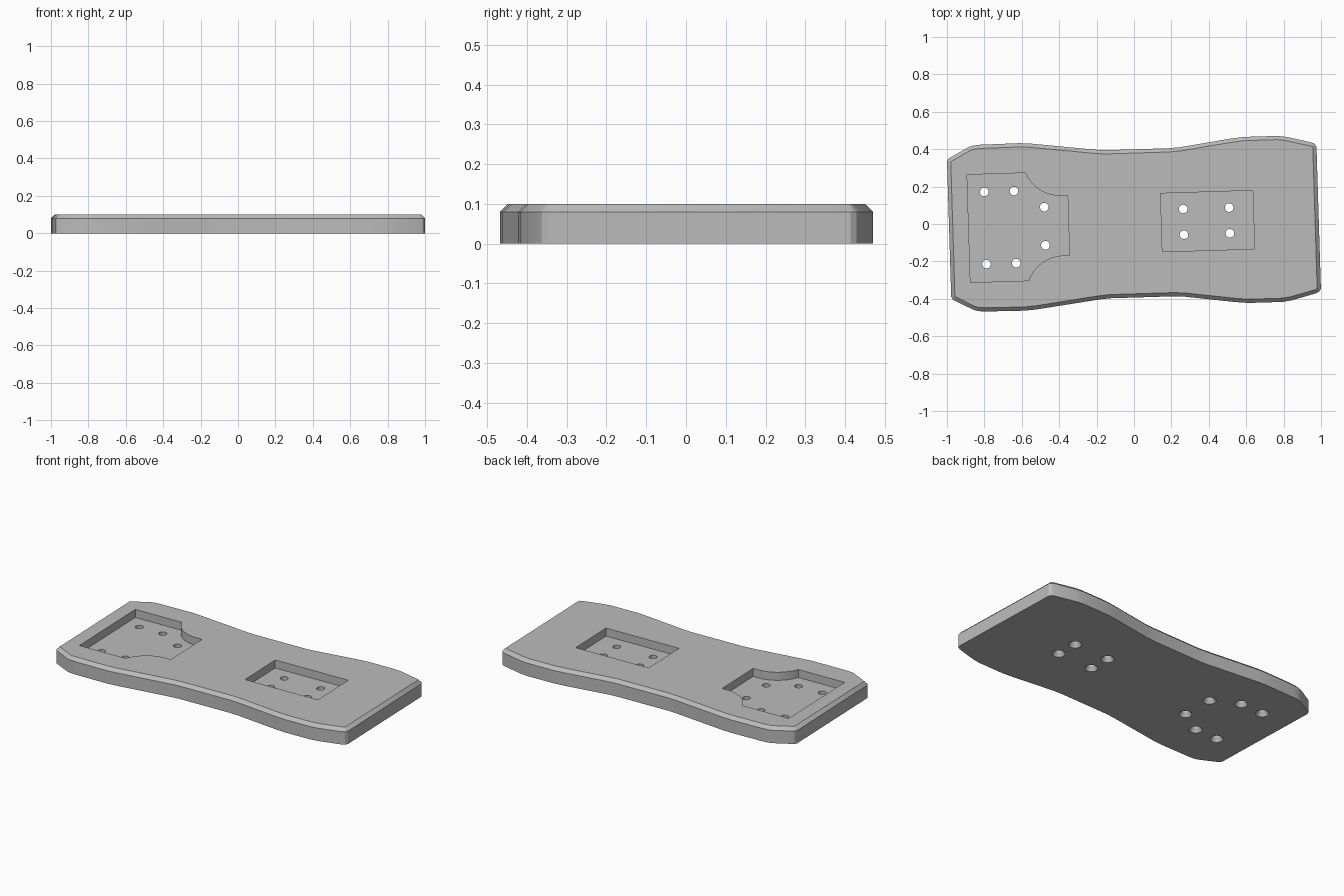
import bpy, bmesh, math
from mathutils import Matrix, Vector

cube = bpy.data.objects.get("Cube")
if cube:
    bpy.data.objects.remove(cube, do_unlink=True)

THICK, CHAMFER, FLOOR = 0.1, 0.02, 0.05
# The board is mirrored about its long axis, which is turned slightly
TURN = Matrix.Translation((0, 0.003, 0)) @ Matrix.Rotation(0.031, 4, 'Z')

grey = bpy.data.materials.new("plain grey")
grey.use_nodes = True
grey.diffuse_color = (0.5, 0.5, 0.5, 1)
grey.node_tree.nodes["Principled BSDF"].inputs["Base Color"].default_value = (0.5, 0.5, 0.5, 1)


def mirrored(half):
    """Close a half outline by mirroring it in y."""
    return half + [(x, -y) for x, y in reversed(half)]


def add_prism(bm, outline, z0, z1):
    """Extrude an outline upwards and return its top face."""
    base = bm.faces.new([bm.verts.new((x, y, z0)) for x, y in outline])
    result = bmesh.ops.extrude_face_region(bm, geom=[base], use_keep_orig=True)
    top_verts = [g for g in result["geom"] if isinstance(g, bmesh.types.BMVert)]
    bmesh.ops.translate(bm, verts=top_verts, vec=(0, 0, z1 - z0))
    return next(g for g in result["geom"] if isinstance(g, bmesh.types.BMFace))


def add_turned(bm, x, y, profile, sides=24):
    """Stack rings of (radius, z) into a closed round solid."""
    rings = []
    for r, z in profile:
        angles = [2 * math.pi * i / sides for i in range(sides)]
        rings.append([bm.verts.new((x + r * math.cos(a), y + r * math.sin(a), z)) for a in angles])
    for low, high in zip(rings, rings[1:]):
        for i in range(sides):
            j = (i + 1) % sides
            bm.faces.new((low[i], low[j], high[j], high[i]))
    bm.faces.new(rings[0][::-1])
    bm.faces.new(rings[-1])


def finish(bm, name):
    bmesh.ops.recalc_face_normals(bm, faces=bm.faces)
    bmesh.ops.transform(bm, matrix=TURN, verts=bm.verts)
    mesh = bpy.data.meshes.new(name)
    bm.to_mesh(mesh)
    bm.free()
    mesh.materials.append(grey)
    obj = bpy.data.objects.new(name, mesh)
    bpy.context.collection.objects.link(obj)
    return obj


# Board with a waisted outline and a chamfered top edge
half = [(-0.989, 0.362), (-0.98, 0.378), (-0.87, 0.436), (-0.845, 0.443), (-0.81, 0.446),
        (-0.6, 0.448), (-0.54, 0.444), (-0.2, 0.401), (-0.14, 0.396), (0.2, 0.396),
        (0.26, 0.4), (0.53, 0.437), (0.6, 0.444), (0.78, 0.444), (0.83, 0.437),
        (0.96, 0.404), (0.978, 0.396), (0.988, 0.38)]
bm = bmesh.new()
top = add_prism(bm, mirrored(half), 0, THICK - CHAMFER)
bm.normal_update()
bmesh.ops.inset_region(bm, faces=[top], thickness=CHAMFER, use_even_offset=True)
bmesh.ops.translate(bm, verts=top.verts, vec=(0, 0, CHAMFER))
board = finish(bm, "board")

# Pockets: one with scooped corners, one rectangular
scoop = [(-0.385 + 0.2 * math.cos(math.radians(a)), 0.36 + 0.2 * math.sin(math.radians(a)))
         for a in range(202, 271, 4)]
bm = bmesh.new()
add_prism(bm, mirrored([(-0.884, 0.288), (-0.572, 0.288)] + scoop + [(-0.35, 0.16)]), FLOOR, 0.2)
add_prism(bm, mirrored([(0.147, 0.156), (0.64, 0.156)]), FLOOR, 0.2)
pockets = finish(bm, "pocket_cutter")

# Screw holes, countersunk from below
bm = bmesh.new()
profile = [(0.044, -0.01), (0.038, 0), (0.023, 0.025), (0.023, 0.15)]
for x, y in [(-0.795, 0.193), (-0.636, 0.193), (-0.477, 0.102), (0.265, 0.069), (0.511, 0.069)]:
    for side in (1, -1):
        add_turned(bm, x, y * side, profile)
holes = finish(bm, "screw_hole_cutter")

# Cut the board, then discard the cutters
bpy.context.view_layer.objects.active = board
for cutter in (pockets, holes):
    cutter.hide_render = True
    mod = board.modifiers.new(cutter.name, 'BOOLEAN')
    mod.operation, mod.solver, mod.object = 'DIFFERENCE', 'EXACT', cutter
    bpy.ops.object.modifier_apply(modifier=mod.name)
    bpy.data.objects.remove(cutter, do_unlink=True)

bpy.ops.object.select_all(action='DESELECT')
board.select_set(True)
bpy.ops.object.shade_smooth_by_angle(angle=math.radians(30))
